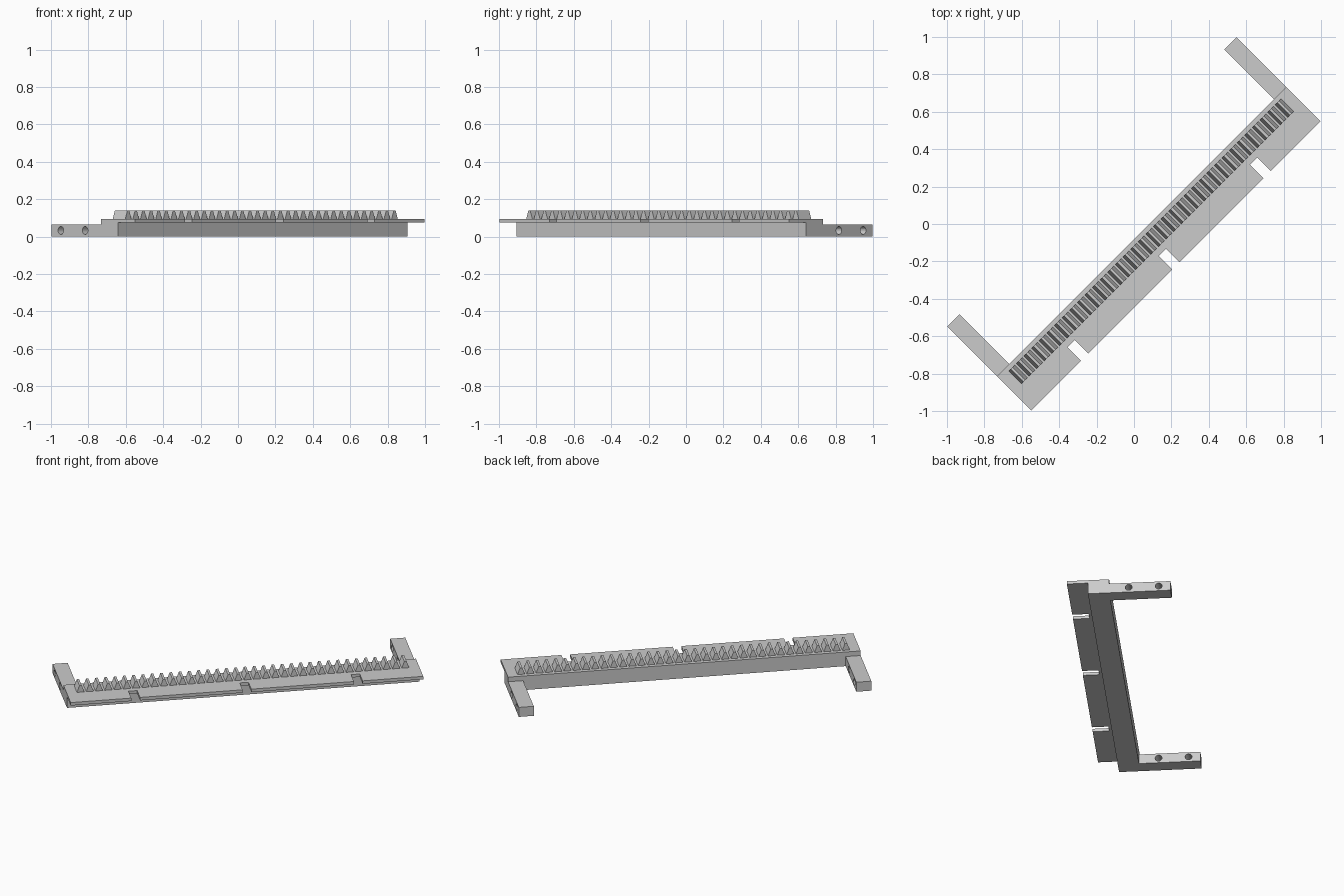
import bpy, bmesh, math
from mathutils import Matrix, Vector

if "Cube" in bpy.data.objects:
    bpy.data.objects.remove(bpy.data.objects["Cube"])

TURN = Matrix.Rotation(math.radians(45), 4, 'Z')
HALF = 1.093                    # half length of the rack
FRONT, BAR_FRONT, BAR_BACK, ARM_END = -0.316, -0.187, -0.057, 0.319
BAR_TOP, PLATE_TOP, TOOTH_TOP, ARM_TOP = 0.075, 0.095, 0.139, 0.064

grey = bpy.data.materials.new("plain_grey")
grey.use_nodes = True
grey.diffuse_color = (0.6, 0.6, 0.6, 1)
grey.node_tree.nodes["Principled BSDF"].inputs["Base Color"].default_value = (0.6, 0.6, 0.6, 1)


def finish(name, bm):
    """Turn a bmesh into a diagonal, grey object."""
    bmesh.ops.recalc_face_normals(bm, faces=bm.faces)
    mesh = bpy.data.meshes.new(name)
    bm.to_mesh(mesh)
    bm.free()
    mesh.materials.append(grey)
    obj = bpy.data.objects.new(name, mesh)
    obj.matrix_world = TURN
    bpy.context.collection.objects.link(obj)
    return obj


def extrude(bm, points, offset):
    """Add a prism: a closed outline swept along an offset."""
    face = bm.faces.new([bm.verts.new(p) for p in points])
    moved = bmesh.ops.extrude_face_region(bm, geom=[face], use_keep_orig=True)
    verts = [g for g in moved["geom"] if isinstance(g, bmesh.types.BMVert)]
    bmesh.ops.translate(bm, verts=verts, vec=Vector(offset))


def box(name, x0, x1, y0, y1, z0, z1):
    bm = bmesh.new()
    extrude(bm, [(x0, y0, z0), (x1, y0, z0), (x1, y1, z0), (x0, y1, z0)], (0, 0, z1 - z0))
    return finish(name, bm)


# Base bar
box("base_bar", -HALF, HALF, BAR_FRONT, BAR_BACK, 0, BAR_TOP)

# Top plate with three slots in its front edge
outline = [(-HALF, BAR_BACK), (-HALF, FRONT)]
for x in (-0.69, 0, 0.69):
    a, b = x - 0.027, x + 0.027
    outline += [(a, FRONT), (a, -0.215), (b, -0.215), (b, FRONT)]
outline += [(HALF, FRONT), (HALF, BAR_BACK)]
bm = bmesh.new()
extrude(bm, [(x, y, BAR_TOP) for x, y in outline], (0, 0, PLATE_TOP - BAR_TOP))
finish("top_plate", bm)

# Row of tapered teeth
COUNT, BASE, TIP, END = 36, 0.023, 0.007, 1.03
pitch = 2 * (END - BASE) / (COUNT - 1)
bm = bmesh.new()
for i in range(COUNT):
    x = -END + BASE + i * pitch
    profile = [(-BASE, PLATE_TOP), (BASE, PLATE_TOP), (TIP, TOOTH_TOP), (-TIP, TOOTH_TOP)]
    extrude(bm, [(x + dx, -0.178, z) for dx, z in profile], (0, 0.095, 0))
finish("teeth", bm)

# Mounting arms with two cross holes each
for side, name in ((-1, "right"), (1, "left")):
    x0, x1 = sorted((side * HALF, side * 1.0))
    arm = box(name + "_arm", x0, x1, BAR_BACK, ARM_END, 0, ARM_TOP)
    bm = bmesh.new()
    for y in (0.063, 0.247):
        place = Matrix.Translation((side * 1.046, y, 0.033)) @ Matrix.Rotation(math.pi / 2, 4, 'Y')
        bmesh.ops.create_cone(bm, cap_ends=True, segments=32, radius1=0.021,
                              radius2=0.021, depth=0.2, matrix=place)
    cutter = finish(name + "_hole_cutter", bm)
    cutter.hide_render = True
    cutter.hide_set(True)
    cut = arm.modifiers.new("holes", 'BOOLEAN')
    cut.operation = 'DIFFERENCE'
    cut.solver = 'EXACT'
    cut.object = cutter
